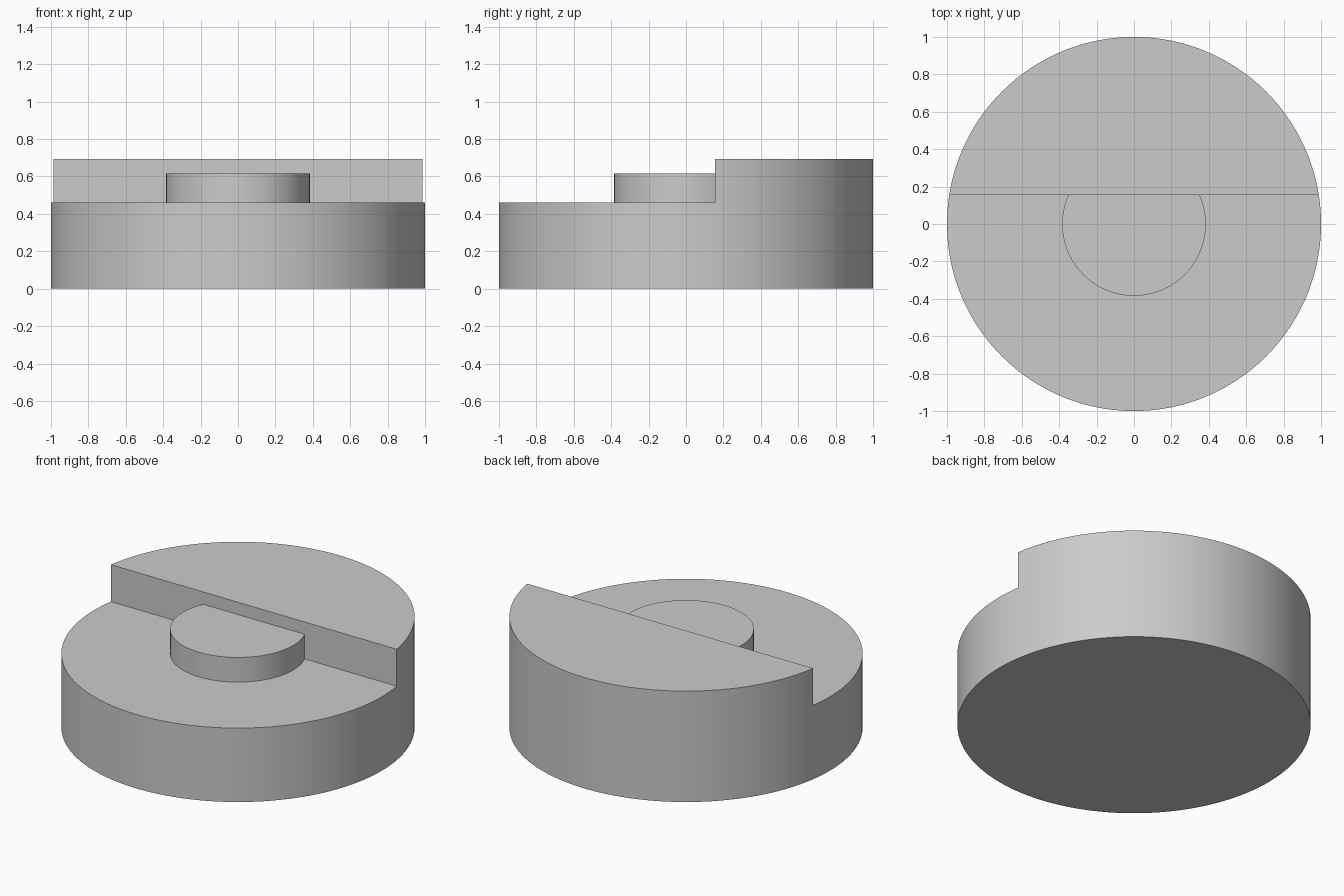
import bpy
import math

if "Cube" in bpy.data.objects:
    bpy.data.objects.remove(bpy.data.objects["Cube"])

BASE_Z, BOSS_Z, TOP_Z = 0.462, 0.616, 0.693
BOSS_R, STEP_Y = 0.384, 0.156


def cylinder(name, radius, z0, z1, sides=128):
    bpy.ops.mesh.primitive_cylinder_add(
        vertices=sides, radius=radius, depth=z1 - z0, location=(0, 0, (z0 + z1) / 2))
    obj = bpy.context.object
    obj.name = name
    return obj


def combine(target, tool, operation):
    mod = target.modifiers.new(operation.lower(), 'BOOLEAN')
    mod.operation = operation
    mod.solver = 'EXACT'
    mod.object = tool
    bpy.context.view_layer.objects.active = target
    bpy.ops.object.modifier_apply(modifier=mod.name)
    bpy.data.objects.remove(tool, do_unlink=True)


# Full-height disc
disc = cylinder("stepped_disc", 1.0, 0.0, TOP_Z, 192)

# Cut the front down to the lower level
bpy.ops.mesh.primitive_cube_add(size=2, location=(0, STEP_Y - 1, BASE_Z + 0.5))
cutter = bpy.context.object
cutter.name = "step_cutter"
cutter.scale = (1.5, 1.0, 0.5)
cutter.location.y = STEP_Y - 1.0
cutter.hide_render = True
# Extend past the front rim
cutter.scale.y = 1.5
cutter.location.y = STEP_Y - 1.5
combine(disc, cutter, 'DIFFERENCE')

# Round centre boss, running into the step wall
boss = cylinder("centre_boss", BOSS_R, 0.2, BOSS_Z)
combine(disc, boss, 'UNION')

# Smooth round walls, crisp edges
bpy.ops.object.select_all(action='DESELECT')
disc.select_set(True)
bpy.context.view_layer.objects.active = disc
bpy.ops.object.shade_smooth_by_angle(angle=math.radians(30))
